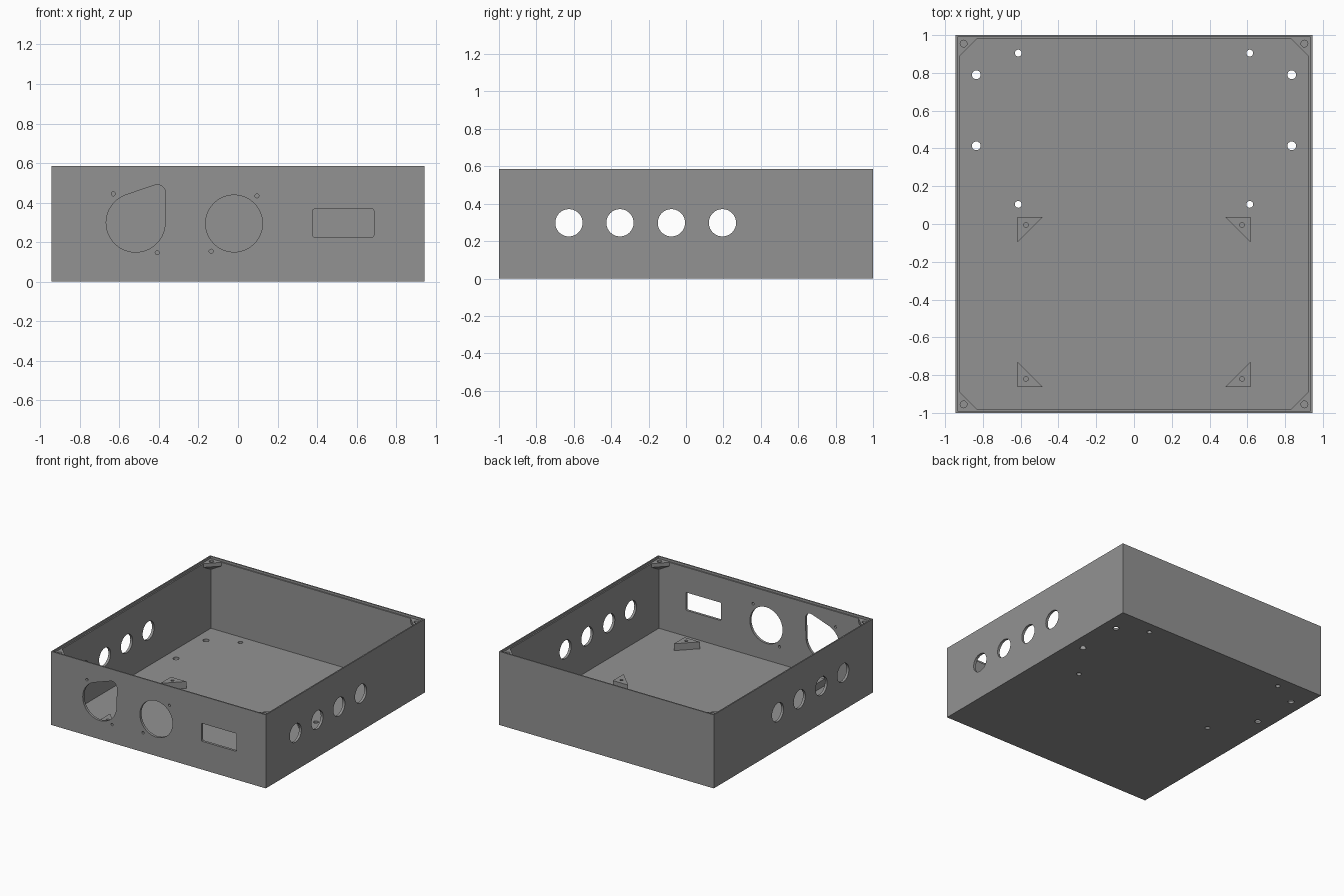
import bpy, bmesh, math
from mathutils import Vector

if "Cube" in bpy.data.objects:
    bpy.data.objects.remove(bpy.data.objects["Cube"])

W, D, H = 0.945, 1.0, 0.585      # half width, half depth, height
WALL, LIP, FLOOR = 0.02, 0.01, 0.018
SEAT = H - 0.018                 # lid seat level

grey = bpy.data.materials.new("grey plastic")
grey.diffuse_color = (0.29, 0.29, 0.29, 1)
grey.use_nodes = True
grey.node_tree.nodes["Principled BSDF"].inputs["Base Color"].default_value = grey.diffuse_color


def prism(name, pts, a, b, axis="z"):
    """Extrude a 2D outline from a to b along an axis."""
    place = {"x": lambda p, t: (t, p[0], p[1]),
             "y": lambda p, t: (p[0], t, p[1]),
             "z": lambda p, t: (p[0], p[1], t)}[axis]
    bm = bmesh.new()
    lo = [bm.verts.new(place(p, a)) for p in pts]
    hi = [bm.verts.new(place(p, b)) for p in pts]
    bm.faces.new(lo)
    bm.faces.new(hi)
    n = len(pts)
    for i in range(n):
        j = (i + 1) % n
        bm.faces.new((lo[i], lo[j], hi[j], hi[i]))
    return finish(name, bm)


def finish(name, bm):
    bmesh.ops.recalc_face_normals(bm, faces=bm.faces)
    me = bpy.data.meshes.new(name)
    bm.to_mesh(me)
    bm.free()
    me.materials.append(grey)
    ob = bpy.data.objects.new(name, me)
    bpy.context.collection.objects.link(ob)
    return ob


def rect(x0, x1, y0, y1):
    return [(x0, y0), (x1, y0), (x1, y1), (x0, y1)]


def arc(cx, cy, r, start=0, end=360, n=40):
    full = end - start == 360
    return [(cx + r * math.cos(t), cy + r * math.sin(t))
            for t in (math.radians(start + (end - start) * i / (n if full else n - 1))
                      for i in range(n))]


def cut(ob, cutter):
    """Subtract a cutter and throw it away."""
    mod = ob.modifiers.new("cut", "BOOLEAN")
    mod.operation, mod.solver, mod.object = "DIFFERENCE", "EXACT", cutter
    bpy.context.view_layer.objects.active = ob
    bpy.ops.object.modifier_apply(modifier=mod.name)
    bpy.data.objects.remove(cutter, do_unlink=True)


def smooth(ob):
    bpy.ops.object.select_all(action="DESELECT")
    ob.select_set(True)
    bpy.context.view_layer.objects.active = ob
    bpy.ops.object.shade_smooth_by_angle(angle=math.radians(30))


# Open box with a stepped rim
box = prism("enclosure_box", rect(-W, W, -D, D), 0, H)
cut(box, prism("cavity", rect(-W + WALL, W - WALL, -D + WALL, D - WALL), FLOOR, H + 0.1))
cut(box, prism("lid_recess", rect(-W + LIP, W - LIP, -D + LIP, D - LIP), SEAT, H + 0.1))

# Four round openings through both side walls
for y in (-0.626, -0.353, -0.078, 0.195):
    cut(box, prism("side_hole", arc(y, 0.298, 0.073), -1.2, 1.2, "x"))

# Front panel: teardrop, round and rectangular openings with screw holes
c1, r1 = Vector((-0.518, 0.298)), 0.149
c2, r2 = Vector((-0.409, 0.447)), 0.043
d = c2 - c1
aim = math.degrees(math.atan2(d.y, d.x))
spread = math.degrees(math.acos((r1 - r2) / d.length))
teardrop = (arc(c2.x, c2.y, r2, aim - spread, aim + spread, 16)
            + arc(c1.x, c1.y, r1, aim + spread, aim + 360 - spread, 40))
x0, x1, z0, z1, r = 0.379, 0.687, 0.225, 0.367, 0.008
slot = (arc(x1 - r, z1 - r, r, 0, 90, 4) + arc(x0 + r, z1 - r, r, 90, 180, 4)
        + arc(x0 + r, z0 + r, r, 180, 270, 4) + arc(x1 - r, z0 + r, r, 270, 359.9, 4))
front = [teardrop, slot, arc(-0.02, 0.294, 0.144, n=48)]
front += [arc(x, z, 0.01, n=20) for x, z in
          ((-0.631, 0.444), (-0.409, 0.146), (0.096, 0.434), (-0.136, 0.154))]
for outline in front:
    cut(box, prism("front_opening", outline, -1.1, -0.9, "y"))

# Mounting holes in the floor
for s in (-1, 1):
    for x, y, r in ((0.613, 0.905, 0.018), (0.613, 0.104, 0.018),
                    (0.835, 0.79, 0.023), (0.835, 0.414, 0.023)):
        cut(box, prism("floor_hole", arc(s * x, y, r, n=28), -0.1, 0.1))
smooth(box)

# Triangular standoffs on the floor, each with a blind screw hole
for s in (-1, 1):
    for y, t in ((0.038, -1), (-0.863, 1)):
        x, leg = 0.617, 0.135
        pts = [(s * x, y), (s * (x - leg), y), (s * x, y + t * leg)]
        post = prism("floor_standoff", pts, FLOOR - 0.004, FLOOR + 0.055)
        cut(post, prism("screw_hole", arc(s * (x - 0.045), y + t * 0.043, 0.012, n=20),
                        FLOOR + 0.005, 0.2))
        smooth(post)

# Corner screw bosses under the rim, tapering down into the corner
for sx in (-1, 1):
    for sy in (-1, 1):
        bm = bmesh.new()
        e, leg = 0.004, 0.1      # bosses sink slightly into the walls
        px, py = W - WALL + e, D - WALL + e
        tri = [(px, py), (px - leg, py), (px, py - leg)]
        top = [bm.verts.new((sx * x, sy * y, SEAT)) for x, y in tri]
        mid = [bm.verts.new((sx * x, sy * y, SEAT - 0.03)) for x, y in tri]
        tip = bm.verts.new((sx * px, sy * py, SEAT - 0.085))
        bm.faces.new(top)
        for i in range(3):
            j = (i + 1) % 3
            bm.faces.new((top[i], top[j], mid[j], mid[i]))
            bm.faces.new((mid[i], mid[j], tip))
        boss = finish("corner_boss", bm)
        cut(boss, prism("screw_hole", arc(sx * 0.902, sy * 0.955, 0.018, n=24),
                        SEAT - 0.03, H + 0.1))
        smooth(boss)
